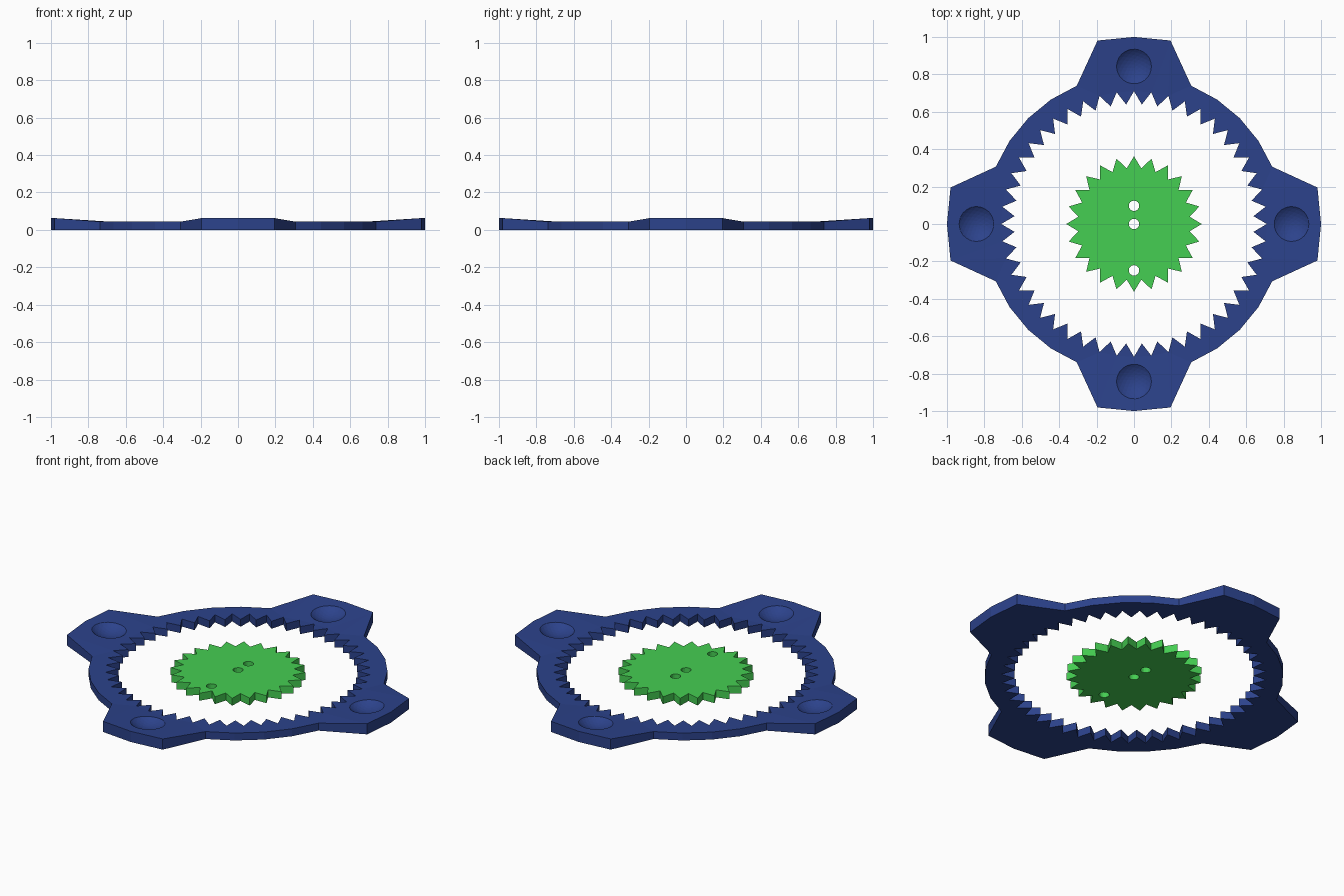
import bpy, bmesh, math
from mathutils import Vector

if "Cube" in bpy.data.objects:
    bpy.data.objects.remove(bpy.data.objects["Cube"])


def material(name, rgb):
    m = bpy.data.materials.new(name)
    m.diffuse_color = (*rgb, 1)
    m.use_nodes = True
    m.node_tree.nodes["Principled BSDF"].inputs["Base Color"].default_value = m.diffuse_color
    return m


BLUE = material("navy blue", (0.025, 0.055, 0.26))
GREEN = material("bright green", (0.06, 0.62, 0.085))


def polar(r, deg, cx=0, cy=0):
    a = math.radians(deg)
    return Vector((cx + r * math.cos(a), cy + r * math.sin(a), 0))


def teeth(count, r_peak, r_valley, phase=0):
    step = 180 / count
    return [polar(r_valley if i % 2 else r_peak, phase + i * step) for i in range(2 * count)]


def circle(cx, cy, r, n):
    return [polar(r, 360 * i / n, cx, cy) for i in range(n)]


def plate(name, loops, height, mat):
    """Flat plate from an outline and hole loops; height(v) sets the top surface."""
    bm = bmesh.new()
    for pts in loops:
        vs = [bm.verts.new(p) for p in pts]
        for i, v in enumerate(vs):
            bm.edges.new((vs[i - 1], v))
    bmesh.ops.triangle_fill(bm, use_beauty=True, edges=bm.edges[:], normal=(0, 0, 1))
    top = bmesh.ops.extrude_face_region(bm, geom=bm.faces[:], use_keep_orig=True)
    for v in top["geom"]:
        if isinstance(v, bmesh.types.BMVert):
            v.co.z = height(v.co)
    bmesh.ops.recalc_face_normals(bm, faces=bm.faces[:])
    me = bpy.data.meshes.new(name)
    bm.to_mesh(me)
    bm.free()
    me.materials.append(mat)
    ob = bpy.data.objects.new(name, me)
    bpy.context.collection.objects.link(ob)
    return ob


# Outer ring: 32-sided outline with four raised lobes, toothed inside
outline = [polar(1.0 if (i + 1) % 8 < 3 else 0.8, i * 11.25) for i in range(32)]
ring = plate("toothed_ring", [outline, teeth(48, 0.71, 0.64)],
             lambda c: 0.063 if c.length > 0.9 else 0.044, BLUE)

# Round dimples cut into the lobes
bm = bmesh.new()
R, DEPTH, TOP = 0.146, 0.035, 0.054
for k in range(4):
    new = bmesh.ops.create_icosphere(bm, subdivisions=4, radius=R)["verts"]
    bmesh.ops.translate(bm, verts=new, vec=polar(0.835, 90 * k) + Vector((0, 0, TOP - DEPTH + R)))
me = bpy.data.meshes.new("dimple_cutter")
bm.to_mesh(me)
bm.free()
me.materials.append(BLUE)
cutter = bpy.data.objects.new("dimple_cutter", me)
bpy.context.collection.objects.link(cutter)
mod = ring.modifiers.new("dimples", "BOOLEAN")
mod.operation, mod.object, mod.solver = "DIFFERENCE", cutter, "EXACT"
bpy.context.view_layer.update()
cut = bpy.data.meshes.new_from_object(ring.evaluated_get(bpy.context.evaluated_depsgraph_get()))
ring.modifiers.clear()
ring.data = cut
bpy.data.objects.remove(cutter)

# Inner gear with three pen holes
holes = [circle(0, y, 0.028, 16) for y in (0, 0.097, -0.248)]
plate("drawing_gear", [teeth(24, 0.362, 0.30, 90)] + holes, lambda c: 0.044, GREEN)
